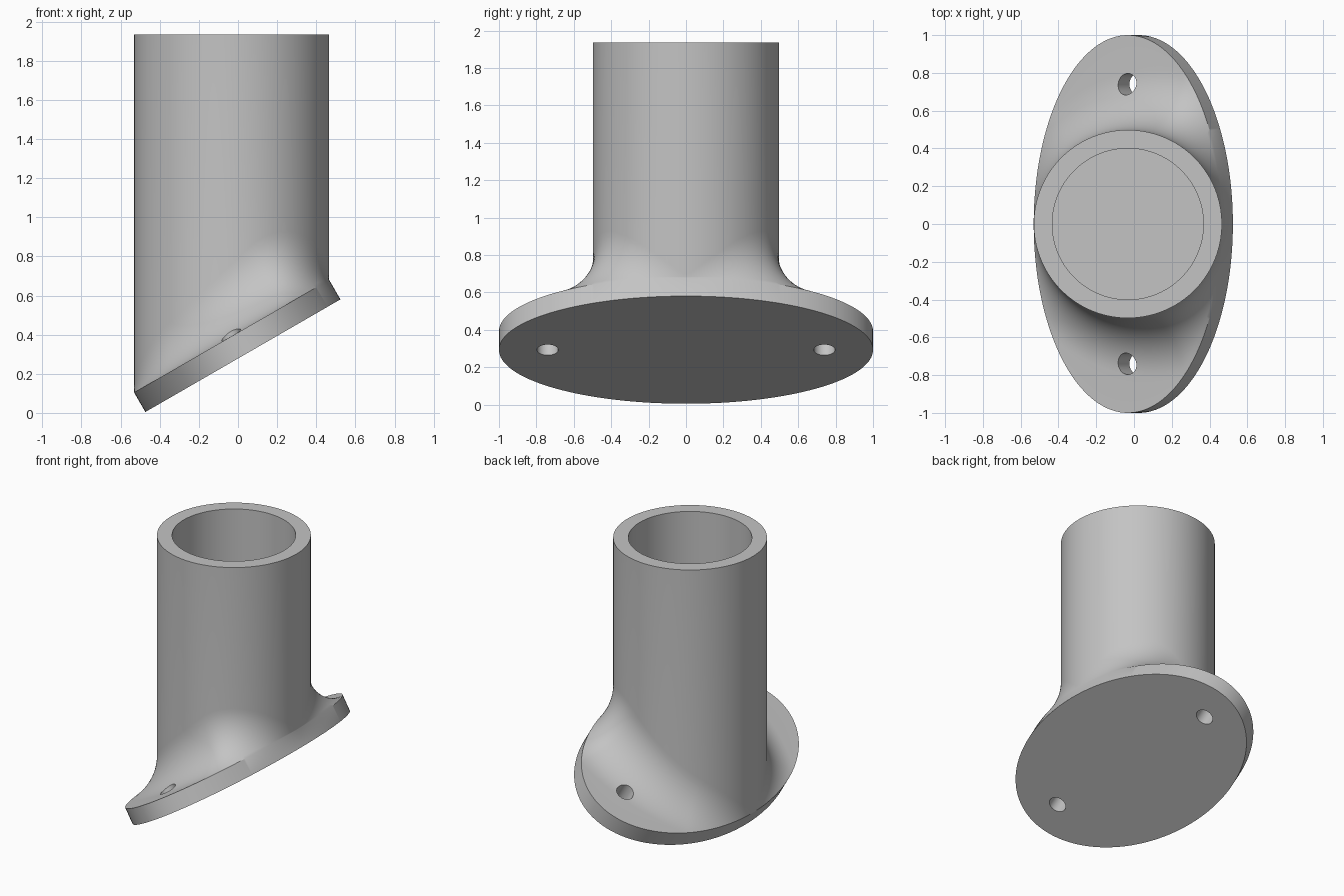
import bpy, bmesh, math
from mathutils import Vector, Matrix

cube = bpy.data.objects.get("Cube")
if cube:
    bpy.data.objects.remove(cube)

TILT = math.radians(30)
NORMAL = Vector((-math.sin(TILT), 0, math.cos(TILT)))
CENTRE = Vector((-0.0325, 0, 0.392))      # centre of the plate's top face
R_OUT, R_IN = 0.498, 0.40
TOP, FLOOR = 1.935, 0.69
A, B, THICK = 0.4985, 1.0, 0.115          # plate half sizes seen from above
FILLET = 0.32
COLS, STEPS = 240, 14


def on_plane(x, y):
    return Vector((x, y, x * math.tan(TILT)))


RIM = [on_plane(A * math.cos(t), B * math.sin(t))
       for t in (math.tau * i / 2400 for i in range(2400))]


def fillet_arc(n):
    """Rolling-ball blend from the tube wall to the plate, held by the plate rim."""
    c = n * (R_OUT + FILLET)
    c.z = c.x * math.tan(TILT) + FILLET / math.cos(TILT)
    hit = c - NORMAL * FILLET
    if (hit.x / A) ** 2 + (hit.y / B) ** 2 > 1:
        best = None
        for p in RIM:
            d2 = (p.x - c.x) ** 2 + (p.y - c.y) ** 2
            if d2 < FILLET ** 2 + 0.001:
                z = p.z + math.sqrt(max(0, FILLET ** 2 - d2))
                if best is None or z > best[0]:
                    best = (z, p)
        c.z, hit = best[0], best[1]
    start, end = -n, (hit - c).normalized()
    arc = [c + start.slerp(end, k / STEPS, end) * FILLET for k in range(STEPS)]
    return arc + [hit.copy()]


# Body: bore, rim, tube wall, blend and plate as one skin of columns
bm = bmesh.new()
columns = []
for i in range(COLS):
    a = math.tau * i / COLS
    n = Vector((math.cos(a), math.sin(a), 0))
    arc = fillet_arc(n)
    hit = arc[-1]
    s = 1 / math.hypot(hit.x / A, hit.y / B)
    edge = on_plane(hit.x * s, hit.y * s)
    lift = CENTRE.z
    pts = [n * R_IN + Vector((0, 0, FLOOR - lift)),
           n * R_IN + Vector((0, 0, TOP - lift)),
           n * R_OUT + Vector((0, 0, TOP - lift))]
    pts += arc + [edge, edge - NORMAL * THICK]
    columns.append([bm.verts.new(p + CENTRE) for p in pts])

for i in range(COLS):
    p, q = columns[i - 1], columns[i]
    for k in range(len(p) - 1):
        bm.faces.new((p[k], p[k + 1], q[k + 1], q[k]))
bm.faces.new([c[0] for c in columns])
bm.faces.new([c[-1] for c in columns])
bmesh.ops.remove_doubles(bm, verts=bm.verts, dist=0.0003)
bmesh.ops.recalc_face_normals(bm, faces=bm.faces)
mesh = bpy.data.meshes.new("angled_tube_flange")
bm.to_mesh(mesh)
bm.free()
body = bpy.data.objects.new("angled_tube_flange", mesh)
bpy.context.collection.objects.link(body)

# Screw holes square to the plate
for side in (-1, 1):
    bpy.ops.mesh.primitive_cylinder_add(
        vertices=40, radius=0.057, depth=0.6, rotation=(0, -TILT, 0),
        location=CENTRE + Vector((0, 0.74 * side, 0)))
    cutter = bpy.context.object
    cutter.name = "hole_cutter"
    cutter.hide_render = True
    bpy.ops.object.select_all(action='DESELECT')
    body.select_set(True)
    bpy.context.view_layer.objects.active = body
    mod = body.modifiers.new("screw_hole", 'BOOLEAN')
    mod.operation = 'DIFFERENCE'
    mod.solver = 'EXACT'
    mod.object = cutter
    bpy.ops.object.modifier_apply(modifier=mod.name)
    bpy.data.objects.remove(cutter)

# Plain grey finish
grey = bpy.data.materials.new("plain_grey")
grey.use_nodes = True
colour = (0.55, 0.55, 0.55, 1)
grey.diffuse_color = colour
grey.node_tree.nodes["Principled BSDF"].inputs["Base Color"].default_value = colour
body.data.materials.clear()
body.data.materials.append(grey)
bpy.ops.object.shade_smooth_by_angle(angle=math.radians(30))
